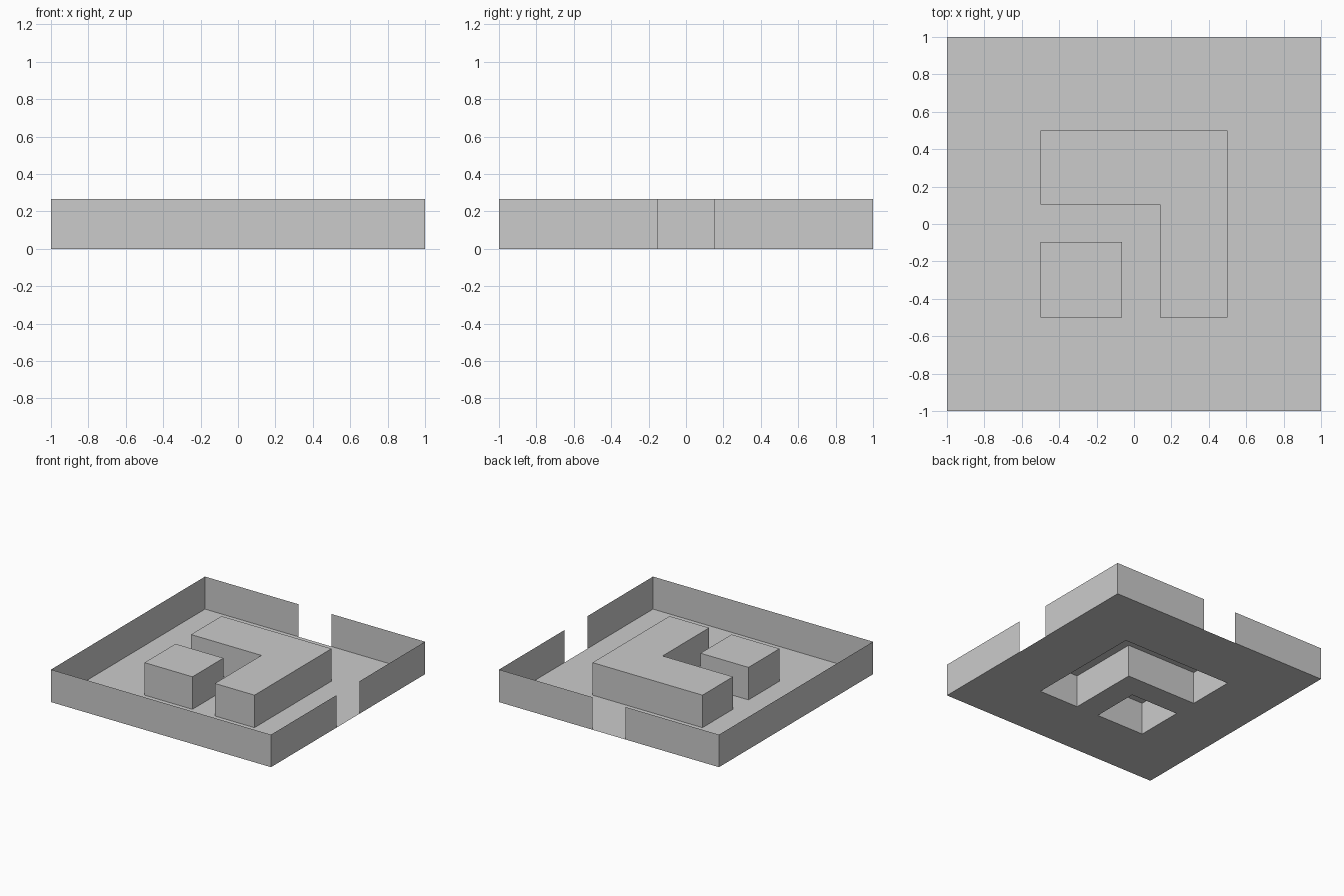
import bpy, bmesh

if "Cube" in bpy.data.objects:
    bpy.data.objects.remove(bpy.data.objects["Cube"])

H = 0.267        # wall and block height
GAP = 0.152      # half width of the gateways
# block outlines, counter-clockwise
L_BLOCK = [(-0.5, 0.104), (0.14, 0.104), (0.14, -0.5), (0.5, -0.5), (0.5, 0.5), (-0.5, 0.5)]
SQUARE = [(-0.5, -0.5), (-0.064, -0.5), (-0.064, -0.097), (-0.5, -0.097)]


def finish(name, bm):
    mesh = bpy.data.meshes.new(name)
    bm.to_mesh(mesh)
    bm.free()
    bpy.context.collection.objects.link(bpy.data.objects.new(name, mesh))


def sheet_walls(bm, path, closed=False):
    """Raise vertical single-sheet walls along a path; return the top vertices."""
    low = [bm.verts.new((x, y, 0)) for x, y in path]
    top = [bm.verts.new((x, y, H)) for x, y in path]
    n = len(path)
    for i in range(n if closed else n - 1):
        j = (i + 1) % n
        bm.faces.new((low[i], low[j], top[j], top[i]))
    return top


def block(name, outline):
    """Hollow block, open underneath."""
    bm = bmesh.new()
    bm.faces.new(sheet_walls(bm, outline, closed=True))
    finish(name, bm)


def in_block(x, y):
    in_l = -0.5 < x < 0.5 and -0.5 < y < 0.5 and (x > 0.14 or y > 0.104)
    return in_l or (-0.5 < x < -0.064 and -0.5 < y < -0.097)


# Floor sheet, left open below the blocks
bm = bmesh.new()
xs = [-1, -0.5, -0.064, 0.14, 0.5, 1]
ys = [-1, -0.5, -0.097, 0.104, 0.5, 1]
for x0, x1 in zip(xs, xs[1:]):
    for y0, y1 in zip(ys, ys[1:]):
        if not in_block((x0 + x1) / 2, (y0 + y1) / 2):
            bm.faces.new([bm.verts.new((x, y, 0))
                          for x, y in ((x0, y0), (x1, y0), (x1, y1), (x0, y1))])
bmesh.ops.remove_doubles(bm, verts=bm.verts, dist=1e-4)
finish("floor", bm)

# Central blocks
block("corner_block", L_BLOCK)
block("square_block", SQUARE)

# Outer walls, broken by gateways on the right and at the back
bm = bmesh.new()
sheet_walls(bm, [(-GAP, 1), (-1, 1), (-1, -1), (1, -1), (1, -GAP)])
sheet_walls(bm, [(1, GAP), (1, 1), (GAP, 1)])
finish("outer_wall", bm)
